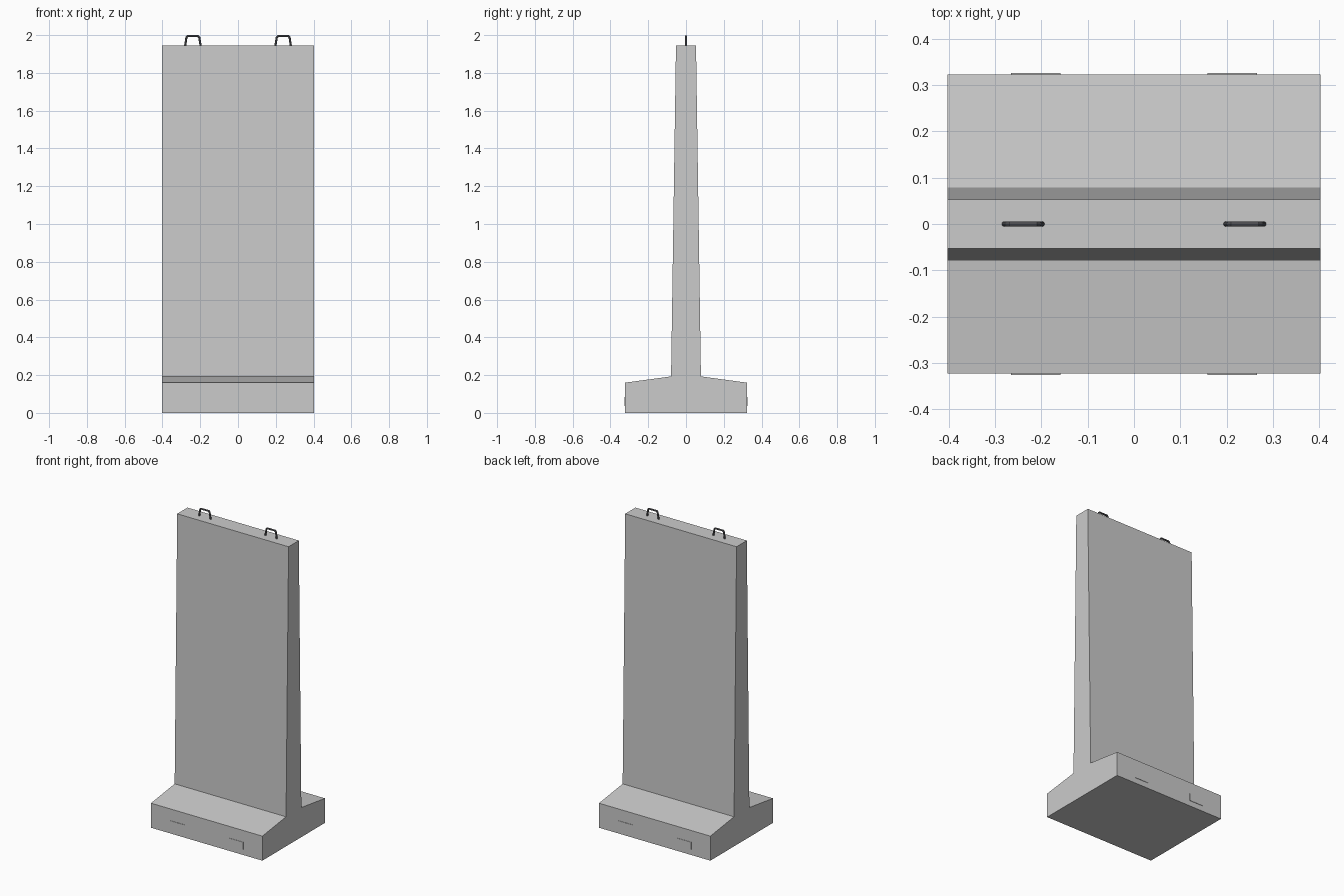
import bpy, bmesh

if "Cube" in bpy.data.objects:
    bpy.data.objects.remove(bpy.data.objects["Cube"])

W = 0.402  # half width along x

# Wall and foot: inverted-T profile swept along x
half = [(0.323, 0.0), (0.323, 0.16), (0.079, 0.193), (0.053, 1.945)]
profile = half + [(-y, z) for y, z in reversed(half)]
bm = bmesh.new()
face = bm.faces.new([bm.verts.new((-W, y, z)) for y, z in profile])
ext = bmesh.ops.extrude_face_region(bm, geom=[face])
bmesh.ops.translate(bm, vec=(2 * W, 0, 0),
                    verts=[v for v in ext["geom"] if isinstance(v, bmesh.types.BMVert)])
bmesh.ops.recalc_face_normals(bm, faces=bm.faces)
mesh = bpy.data.meshes.new("concrete_wall")
bm.to_mesh(mesh)
bm.free()
wall = bpy.data.objects.new("concrete_wall", mesh)
bpy.context.collection.objects.link(wall)

steel = bpy.data.materials.new("steel")
steel.diffuse_color = (0.12, 0.12, 0.13, 1)
steel.use_nodes = True
steel.node_tree.nodes["Principled BSDF"].inputs["Base Color"].default_value = steel.diffuse_color


def lifting_loop(name, cx):
    """Bent bar standing in the top edge of the wall."""
    curve = bpy.data.curves.new(name, "CURVE")
    curve.dimensions = "3D"
    curve.bevel_depth = 0.0058
    curve.bevel_resolution = 2
    curve.use_fill_caps = True
    pts = [(-0.043, 1.93), (-0.034, 1.988), (-0.028, 1.9942),
           (0.028, 1.9942), (0.034, 1.988), (0.043, 1.93)]
    spline = curve.splines.new("POLY")
    spline.points.add(len(pts) - 1)
    for p, (x, z) in zip(spline.points, pts):
        p.co = (cx + x, 0, z, 1)
    curve.materials.append(steel)
    ob = bpy.data.objects.new(name, curve)
    bpy.context.collection.objects.link(ob)
    bpy.context.view_layer.objects.active = ob
    ob.select_set(True)
    bpy.ops.object.convert(target="MESH")
    bpy.ops.object.shade_smooth_by_angle()
    ob.select_set(False)


# Lifting loops and the fork blocks running through the foot
for side, s in (("left", -1), ("right", 1)):
    lifting_loop(f"lifting_loop_{side}", 0.239 * s)
    bpy.ops.mesh.primitive_cube_add(size=1, location=(0.212 * s, 0, 0.06))
    block = bpy.context.object
    block.name = f"fork_block_{side}"
    block.scale = (0.106, 0.651, 0.048)
    block.select_set(False)
